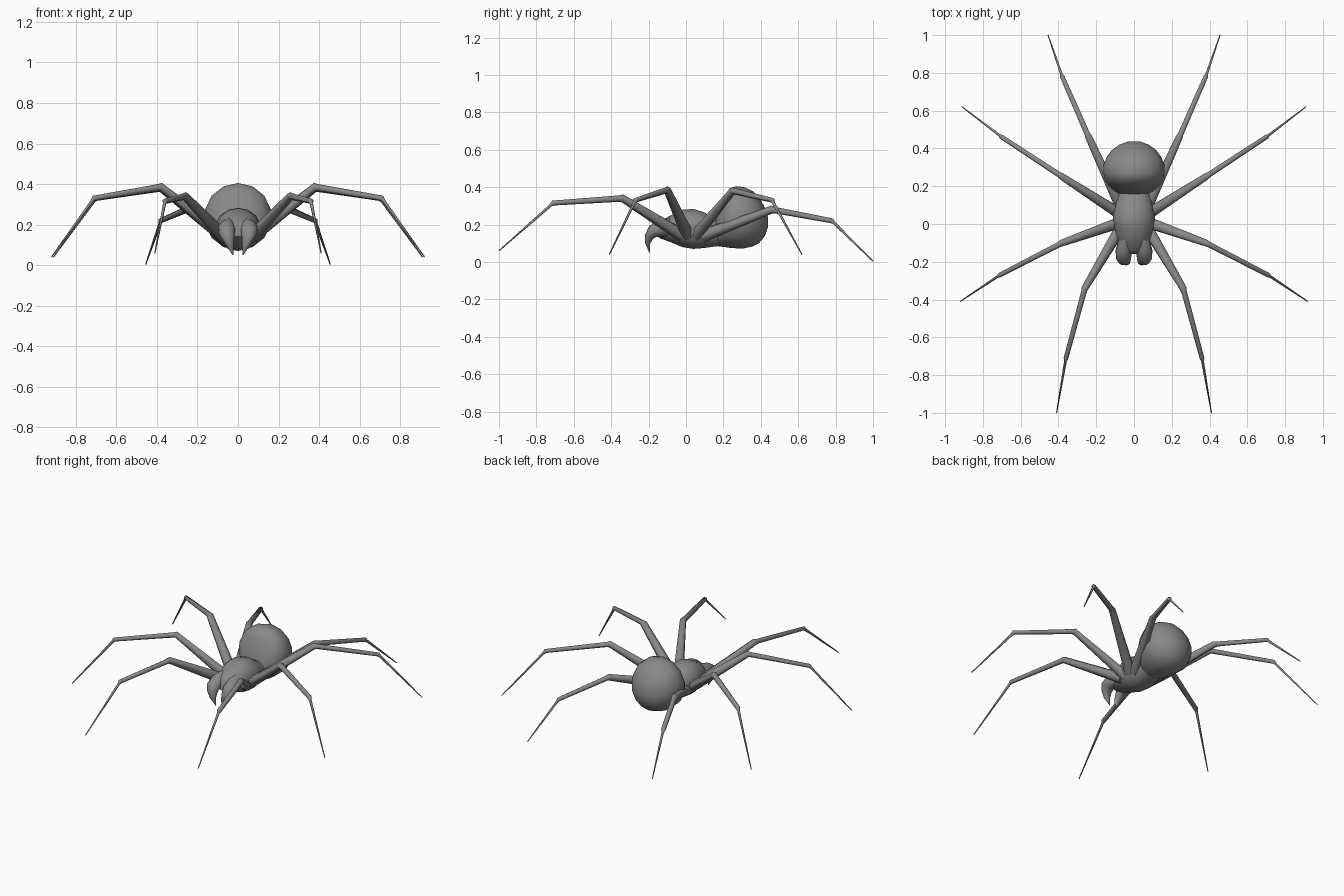
import bpy
import bmesh
import math
from mathutils import Vector

if "Cube" in bpy.data.objects:
    bpy.data.objects.remove(bpy.data.objects["Cube"], do_unlink=True)

grey = bpy.data.materials.new("dark grey")
grey.use_nodes = True
colour = (0.25, 0.25, 0.25, 1)
grey.diffuse_color = colour
grey.node_tree.nodes["Principled BSDF"].inputs["Base Color"].default_value = colour


def loft(name, rings, sides, angle=50, upright=False):
    """Skin a row of (centre, half width, half height) rings."""
    pts = [Vector(r[0]) for r in rings]
    run = pts[-1] - pts[0]
    side = Vector((run.x, run.y, 0)).normalized().cross(Vector((0, 0, 1)))
    bm = bmesh.new()
    loops = []
    for i, (_, w, h) in enumerate(rings):
        before = pts[i] - pts[i - 1] if i else pts[1] - pts[0]
        after = pts[i + 1] - pts[i] if i + 1 < len(pts) else before
        tangent = before.normalized() + after.normalized()
        up = Vector((0, 0, 1)) if upright else side.cross(tangent).normalized()
        loop = []
        for k in range(sides):
            a = 2 * math.pi * (k + 0.5) / sides
            loop.append(bm.verts.new(pts[i] + side * w * math.cos(a) + up * h * math.sin(a)))
        loops.append(loop)
    for a, b in zip(loops, loops[1:]):
        for k in range(sides):
            n = (k + 1) % sides
            bm.faces.new((a[k], a[n], b[n], b[k]))
    bm.faces.new(loops[0][::-1])
    bm.faces.new(loops[-1])
    bmesh.ops.recalc_face_normals(bm, faces=bm.faces)
    mesh = bpy.data.meshes.new(name)
    bm.to_mesh(mesh)
    bm.free()
    mesh.materials.append(grey)
    obj = bpy.data.objects.new(name, mesh)
    bpy.context.collection.objects.link(obj)
    bpy.ops.object.select_all(action='DESELECT')
    obj.select_set(True)
    bpy.context.view_layer.objects.active = obj
    bpy.ops.object.shade_smooth_by_angle(angle=math.radians(angle))


def leg_rings(joints, sign):
    """Tapered segments, each starting a little thinner than its joint."""
    pts = [Vector((x * sign, y, z)) for x, y, z in joints]
    rings = []
    for i, (start, end) in enumerate(((.034, .021), (.017, .014), (.008, .003))):
        first = pts[i].lerp(pts[i + 1], .05 if i else 0)
        rings += [(first, start, start), (pts[i + 1], end, end)]
    return rings


def body(name, profile, sides):
    """Loft along y from (y, bottom, top, half width)."""
    loft(name, [((0, y, (lo + hi) / 2), w, (hi - lo) / 2)
                for y, lo, hi, w in profile], sides, upright=True)


# Head and thorax, then the round abdomen
body("thorax", [(-.16, .14, .19, .03), (-.135, .125, .22, .07),
                (-.08, .105, .25, .088), (-.02, .08, .28, .105),
                (.04, .07, .283, .115), (.10, .075, .265, .10),
                (.15, .082, .23, .09), (.22, .09, .21, .08)], 14)
body("abdomen", [(.155, .09, .21, .07), (.175, .083, .28, .105),
                 (.205, .08, .35, .14), (.235, .075, .395, .158),
                 (.27, .073, .405, .166), (.31, .073, .40, .166),
                 (.355, .083, .38, .148), (.39, .10, .345, .122),
                 (.42, .135, .295, .08), (.438, .185, .24, .03)], 14)

# Legs: root, knee, ankle and tip on the left, mirrored to the right
legs = {
    "front_leg": [(.07, -.02, .14), (.26, -.34, .34), (.36, -.71, .315), (.41, -1, .06)],
    "second_leg": [(.07, .01, .14), (.38, -.10, .385), (.71, -.27, .33), (.92, -.41, .04)],
    "third_leg": [(.07, .05, .14), (.38, .25, .38), (.70, .46, .33), (.91, .62, .04)],
    "back_leg": [(.07, .09, .14), (.24, .46, .28), (.38, .78, .22), (.455, 1, .004)],
}

# Curved jaws ending in fangs
jaw = [((.045, -.08, .185), .04, .05), ((.055, -.135, .18), .045, .045),
       ((.055, -.175, .165), .042, .036), ((.05, -.197, .135), .032, .024),
       ((.04, -.205, .10), .02, .014), ((.025, -.195, .05), .002, .002)]

for label, sign in (("left", 1), ("right", -1)):
    for name, joints in legs.items():
        loft(f"{label}_{name}", leg_rings(joints, sign), 6, 65)
    loft(f"{label}_jaw", [((x * sign, y, z), w, h) for (x, y, z), w, h in jaw], 10)
